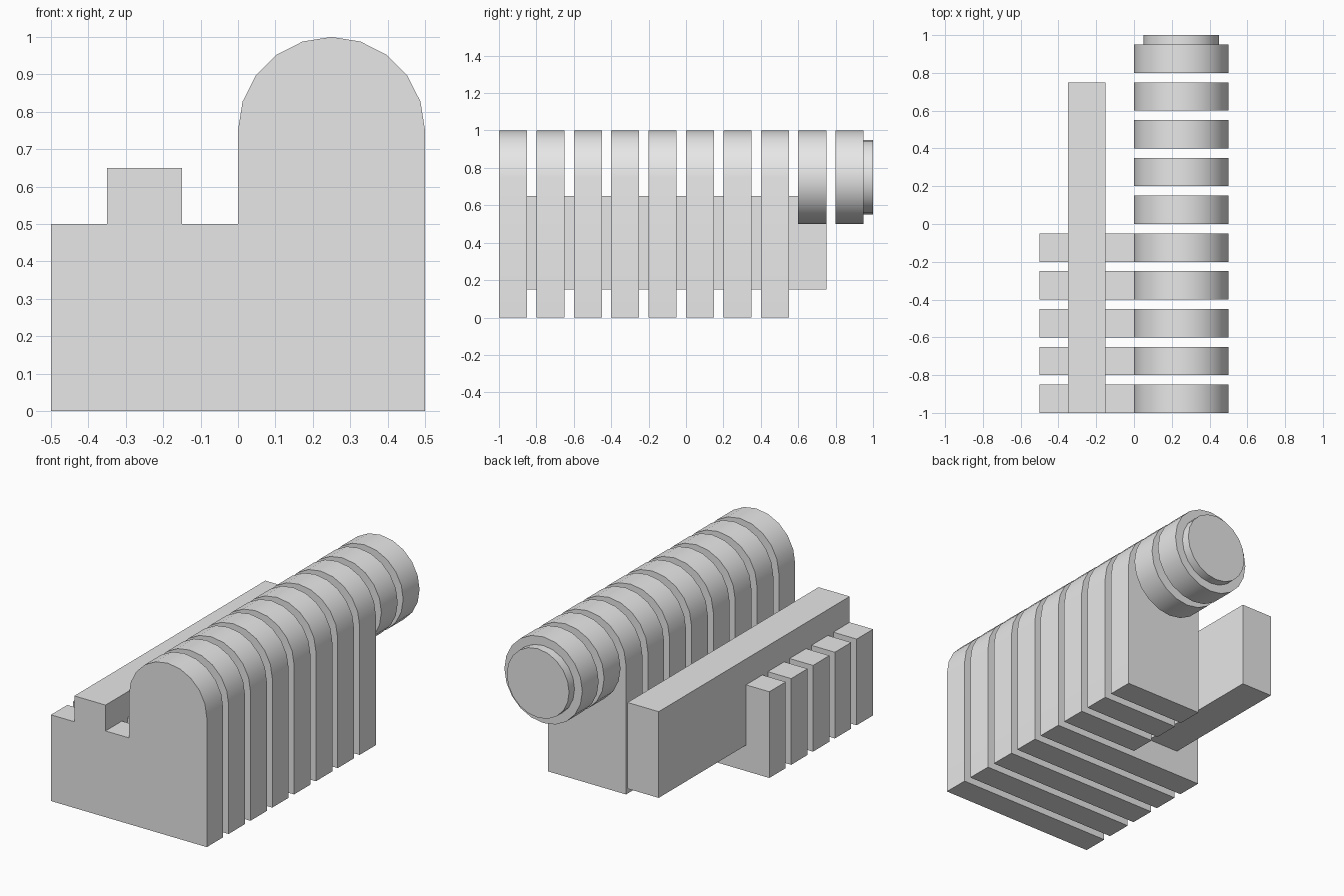
import bpy, bmesh, math

cube = bpy.data.objects.get("Cube")
if cube:
    bpy.data.objects.remove(cube, do_unlink=True)

GREY = (0.8, 0.8, 0.8, 1.0)
grey = bpy.data.materials.new("plain grey")
grey.use_nodes = True
grey.diffuse_color = GREY
grey.node_tree.nodes["Principled BSDF"].inputs["Base Color"].default_value = GREY

CX, CZ, R, SIDES = 0.25, 0.75, 0.25, 20
PITCH, THICK = 0.2, 0.15


def arc(radius, steps):
    """Points anticlockwise from the +x side of the barrel axis."""
    return [(CX + radius * math.cos(2 * math.pi * i / SIDES),
             CZ + radius * math.sin(2 * math.pi * i / SIDES)) for i in range(steps)]


def extrude(bm, profile, y0, y1):
    """Extrude an x-z outline along y."""
    face = bm.faces.new([bm.verts.new((x, y0, z)) for x, z in profile])
    top = bmesh.ops.extrude_face_region(bm, geom=[face])["geom"]
    verts = [g for g in top if isinstance(g, bmesh.types.BMVert)]
    bmesh.ops.translate(bm, verts=verts, vec=(0, y1 - y0, 0))


def build(name, slabs, smooth=True):
    bm = bmesh.new()
    for profile, y0, y1 in slabs:
        extrude(bm, profile, y0, y1)
    bmesh.ops.recalc_face_normals(bm, faces=bm.faces)
    mesh = bpy.data.meshes.new(name)
    bm.to_mesh(mesh)
    bm.free()
    mesh.materials.append(grey)
    ob = bpy.data.objects.new(name, mesh)
    bpy.context.collection.objects.link(ob)
    if smooth:
        bpy.ops.object.select_all(action='DESELECT')
        ob.select_set(True)
        bpy.context.view_layer.objects.active = ob
        bpy.ops.object.shade_smooth_by_angle(angle=math.radians(30))
    return ob


def row(profile, first, last):
    """Evenly spaced slabs, counted from the front."""
    return [(profile, -1 + PITCH * i, -1 + PITCH * i + THICK) for i in range(first, last)]


arch = arc(R, SIDES // 2 + 1)
wide = arch + [(0, 0.5), (-0.5, 0.5), (-0.5, 0), (0.5, 0)]
narrow = arch + [(0, 0), (0.5, 0)]

# Slabs: wide at the front, narrow in the middle, round at the back
front_slabs = build("front_slabs", row(wide, 0, 5))
build("middle_slabs", row(narrow, 5, 8))
build("rear_discs", row(arc(R, SIDES), 8, 10))
build("end_cap", [(arc(0.2, SIDES), 0.95, 1.0)])

# Long side rail, merged with the wide slabs it runs through
rail = build("side_rail", [([(-0.35, 0.15), (-0.15, 0.15), (-0.15, 0.65), (-0.35, 0.65)],
                            -1.0, 0.75)], smooth=False)
union = front_slabs.modifiers.new("merge rail", 'BOOLEAN')
union.operation = 'UNION'
union.solver = 'EXACT'
union.object = rail
bpy.context.view_layer.objects.active = front_slabs
bpy.ops.object.select_all(action='DESELECT')
front_slabs.select_set(True)
bpy.ops.object.modifier_apply(modifier=union.name)
bpy.data.objects.remove(rail, do_unlink=True)
front_slabs.name = "front_slabs_and_rail"
